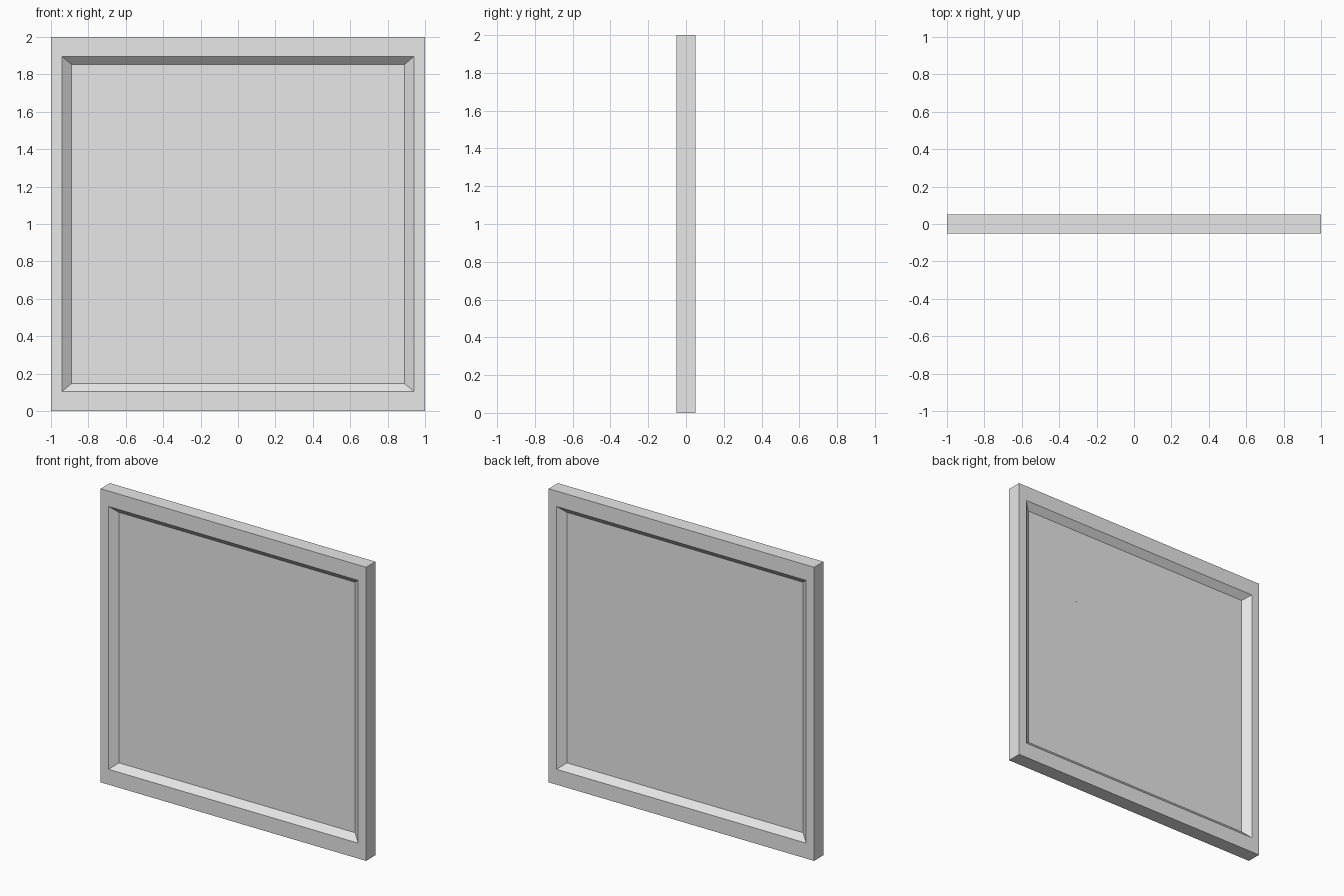
import bpy, bmesh, random
from mathutils import Vector

if "Cube" in bpy.data.objects:
    bpy.data.objects.remove(bpy.data.objects["Cube"])

random.seed(4)
grey = bpy.data.materials.new("plain grey")
grey.diffuse_color = (0.8, 0.8, 0.8, 1)
grey.use_nodes = True
grey.node_tree.nodes["Principled BSDF"].inputs["Base Color"].default_value = grey.diffuse_color

T = 0.05        # half thickness
RECESS = 0.04   # depth of the sunken field on each side

# cell centres (x, z) of the fractured pieces
CELLS = [
    # outer ring
    (-.69, 1.71), (-.35, 1.72), (.125, 1.70), (.425, 1.59), (.67, 1.66), (.63, 1.38),
    (.585, 1.095), (.69, .695), (.56, .35), (.175, .365), (-.40, .355), (-.70, .50),
    (-.70, .89), (-.55, 1.09), (-.56, 1.34),
    # upper middle
    (-.52, 1.56), (-.14, 1.58), (-.30, 1.465), (-.44, 1.355), (-.30, 1.315), (-.12, 1.395),
    (0, 1.31), (.125, 1.49), (.25, 1.395), (.15, 1.28), (.39, 1.225), (-.185, 1.235),
    # centre
    (.04, 1.175), (-.40, 1.14), (-.195, 1.135), (-.06, 1.09), (-.24, 1.05), (.23, 1.08),
    (.07, 1.035), (.37, .955), (.145, .915), (0, .915), (-.125, .91), (-.34, .915),
    # lower middle
    (-.525, .765), (-.26, .70), (-.04, .725), (.18, .765), (.215, .58), (-.05, .46),
    (-.34, .50), (.45, .65)]


def whole_panel():
    """Square slab with a bevelled recess on the front and on the back."""
    bm = bmesh.new()

    def ring(hx, hz, y):
        return [bm.verts.new((sx * hx, y, 1 + sz * hz))
                for sx, sz in ((-1, -1), (1, -1), (1, 1), (-1, 1))]

    def bridge(a, b):
        for i in range(4):
            j = (i + 1) % 4
            bm.faces.new((a[i], a[j], b[j], b[i]))

    outers = []
    for s in (-1, 1):
        outer = ring(1, 1, s * T)
        lip = ring(.94, .895, s * T)
        field = ring(.89, .853, s * (T - RECESS))
        bridge(outer, lip)
        bridge(lip, field)
        bm.faces.new(field)
        outers.append(outer)
    bridge(*outers)
    bmesh.ops.recalc_face_normals(bm, faces=bm.faces[:])
    return bm


# split the panel into its pieces: cut along the mid-planes between neighbours
panel = whole_panel()
points = [Vector((x, random.uniform(-.02, .02), z)) for x, z in CELLS]
for n, p in enumerate(points):
    bm = panel.copy()
    for q in sorted(points, key=lambda o: (o - p).length)[1:]:
        mid, normal = (p + q) / 2, (q - p).normalized()
        if all((v.co - mid).dot(normal) < 1e-5 for v in bm.verts):
            continue
        bmesh.ops.bisect_plane(bm, geom=bm.verts[:] + bm.edges[:] + bm.faces[:], dist=1e-6,
                               plane_co=mid, plane_no=normal, clear_outer=True)
        rim = [e for e in bm.edges if e.is_boundary]
        if rim:
            bmesh.ops.edgeloop_fill(bm, edges=rim)
    bmesh.ops.recalc_face_normals(bm, faces=bm.faces[:])
    mesh = bpy.data.meshes.new("panel_piece")
    bm.to_mesh(mesh)
    bm.free()
    mesh.materials.append(grey)
    obj = bpy.data.objects.new("panel_piece_%02d" % (n + 1), mesh)
    bpy.context.scene.collection.objects.link(obj)
panel.free()
